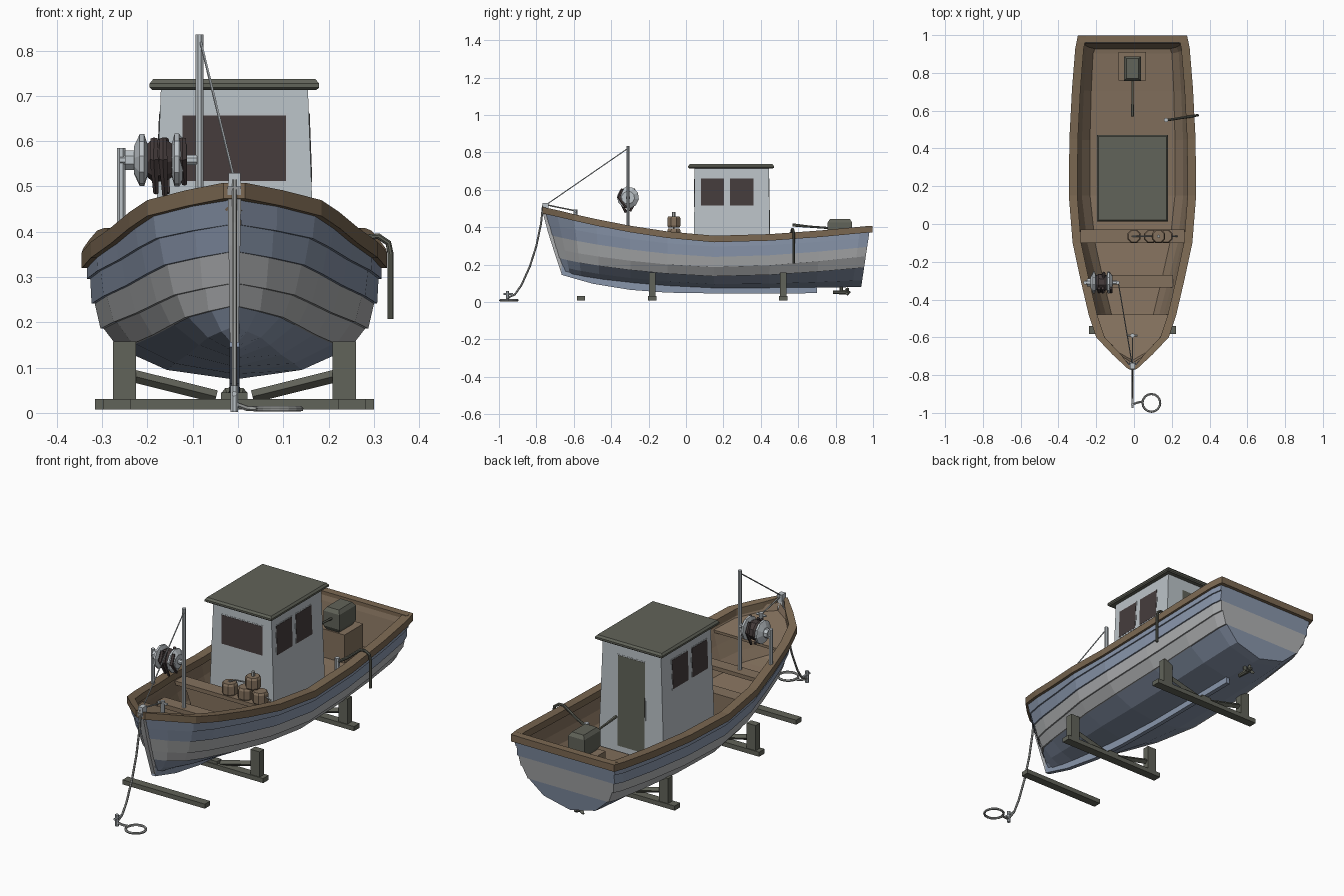
import bpy, bmesh, math
from mathutils import Vector

cube = bpy.data.objects.get("Cube")
if cube:
    bpy.data.objects.remove(cube, do_unlink=True)

CX = -0.008  # centreline of the boat


def material(name, *rgb):
    m = bpy.data.materials.new(name)
    m.use_nodes = True
    m.diffuse_color = (*rgb, 1)
    m.node_tree.nodes["Principled BSDF"].inputs["Base Color"].default_value = (*rgb, 1)
    return m


BLUE = material("blue_paint", .25, .305, .41)
PALE = material("pale_grey_paint", .43, .44, .45)
CABIN = material("cabin_white", .50, .55, .58)
WOOD = material("wood", .23, .165, .11)
TRIM = material("rail_wood", .20, .14, .085)
GREEN = material("grey_green", .12, .125, .10)
DARK = material("dark_brown", .06, .045, .045)
METAL = material("metal", .50, .54, .57)
ROPE = material("rope_grey", .35, .36, .35)


def loft(name, rings, mats, closed=True, caps=True, rule=None, flip=False):
    """Skin a list of equal rings; rule picks the material by segment number."""
    bm = bmesh.new()
    rows = [[bm.verts.new(p) for p in ring] for ring in rings]
    n = len(rows[0])
    for a, b in zip(rows, rows[1:]):
        for j in range(n if closed else n - 1):
            k = (j + 1) % n
            f = bm.faces.new((a[j], a[k], b[k], b[j]))
            f.material_index = rule(j) if rule else 0
    if caps:
        bm.faces.new(rows[0])
        bm.faces.new(rows[-1])
    bmesh.ops.recalc_face_normals(bm, faces=bm.faces)
    if flip:
        bmesh.ops.reverse_faces(bm, faces=bm.faces)
    me = bpy.data.meshes.new(name)
    bm.to_mesh(me)
    bm.free()
    for m in mats:
        me.materials.append(m)
    ob = bpy.data.objects.new(name, me)
    bpy.context.collection.objects.link(ob)
    return ob


def rect(x0, x1, y0, y1, z):
    return [(x0, y0, z), (x1, y0, z), (x1, y1, z), (x0, y1, z)]


def box(name, x0, x1, y0, y1, z0, z1, mat):
    return loft(name, [rect(x0, x1, y0, y1, z) for z in (z0, z1)], [mat])


def tube(name, pts, r, mat, n=8):
    """Round bar along a path; r is one radius or one per point."""
    pts = [Vector(p) for p in pts]
    radii = r if isinstance(r, list) else [r] * len(pts)
    rings, old, side = [], None, None
    for i, p in enumerate(pts):
        t = (pts[min(i + 1, len(pts) - 1)] - pts[max(i - 1, 0)]).normalized()
        side = old.rotation_difference(t) @ side if old else t.orthogonal().normalized()
        old, up = t, t.cross(side)
        angles = [2 * math.pi * (j + .5) / n for j in range(n)]
        rings.append([p + radii[i] * (side * math.cos(a) + up * math.sin(a)) for a in angles])
    return loft(name, rings, [mat])


# Hull shape: strake edges from sheer to keel at bow, middle and stern
STATIONS = [(-.755, .012), (-.69, .095), (-.6, .18), (-.48, .22), (-.3, .262), (-.1, .305),
            (.15, .325), (.45, .322), (.72, .308), (.93, .291), (.983, .277)]
HEIGHTS = [(.49, .335, .39), (.415, .295, .345), (.355, .24, .295), (.285, .185, .245),
           (.235, .137, .185), (.19, .094, .116), (.155, .073, .08)]
WIDTHS = [(1, 1, 1), (.90, .98, .98), (.78, .95, .96), (.64, .89, .91),
          (.50, .755, .79), (.28, .46, .52), (0, 0, 0)]


def hull_point(station, level, out=0.0, up=0.0, side=-1):
    y, w = station
    bow = max(0, (.2 - y) / .955) ** 1.6
    stern = max(0, (y - .2) / .785) ** 1.5

    def mix(row):
        return row[1] + (row[0] - row[1]) * bow + (row[2] - row[1]) * stern
    z = mix(HEIGHTS[level])
    rake = .3 * bow ** 3 - .15 * stern
    half = max(w * mix(WIDTHS[level]) + out, .002 if level < 6 else 0)
    return Vector((CX + side * half, y + rake * (mix(HEIGHTS[0]) - z), z + up))


def hull_half(st, side):
    lap = min(.007, st[1] * .3)
    pts = [hull_point(st, 0, side=side)]
    for k in range(1, 5):
        pts += [hull_point(st, k, lap, side=side), hull_point(st, k, side=side)]
    return pts + [hull_point(st, 5, side=side)]


def band(j):
    return 1 if 4 <= min(j, 19 - j) <= 7 else 0


# Lapped hull planking and banded transom
rings = [hull_half(s, -1) + [hull_point(s, 6)] + hull_half(s, 1)[::-1] for s in STATIONS]
loft("hull_planking", rings, [BLUE, PALE], closed=False, caps=False, rule=band)
left, right = rings[-1][:11], rings[-1][:9:-1]
loft("transom", [left, [p + Vector((1e-5, 0, 0)) for p in right]], [BLUE, PALE],
     closed=False, caps=False, rule=band)

# Inner lining with floor
lining = []
for s in STATIONS:
    half = [[hull_point(s, k, -.02, .02 if k else 0, sd) for k in range(5)] for sd in (-1, 1)]
    lining.append(half[0] + half[1][::-1])
lining[-1] = [p - Vector((0, .025, 0)) for p in lining[-1]]
lining[0] = [p + Vector((0, .02, 0)) for p in lining[0]]
loft("inner_lining", lining, [WOOD], closed=False, caps=False, flip=True)
loft("inner_transom", [lining[-1][:5], lining[-1][:4:-1]], [WOOD], closed=False, caps=False)

# Gunwale rails, stern rail, foredeck
for name, sd in (("right_rail", -1), ("left_rail", 1)):
    rows = []
    for s in STATIONS:
        shift = Vector((0, {STATIONS[0]: -.012, STATIONS[-1]: .015}.get(s, 0), 0))
        rows.append([hull_point(s, 0, o, u, sd) + shift
                     for o, u in ((.012, -.017), (.012, .018), (-.033, .018), (-.033, -.017))])
    loft(name, rows, [TRIM])
box("stern_rail", CX - .28, CX + .28, .96, .998, .373, .407, TRIM)
deck = []
for s in STATIONS[:4]:
    deck.append([hull_point(s, 0, o, u, sd) for o, u, sd in
                 ((-.03, -.04, -1), (-.022, -.027, -1), (-.022, -.027, 1), (-.03, -.04, 1))])
loft("foredeck", deck, [WOOD])

# Stem and keel
stem = [(-.772, .5, .015), (-.737, .37, .013), (-.702, .26, .011), (-.667, .155, .01)]
loft("stem", [[(CX - w, y, z), (CX + w, y, z), (CX + w, y + .03, z), (CX - w, y + .03, z)]
              for y, z, w in stem], [PALE])
keel = [(-.685, .205), (-.665, .145), (-.5, .098), (-.3, .065), (-.1, .05), (.2, .045), (.7, .047)]
loft("keel", [[(CX + x, y + (.03 if z > .2 else 0), z + h) for x, h in
               ((-.011, 0), (.011, 0), (.011, .045), (-.011, .045))] for y, z in keel], [BLUE])

# Thwarts, the middle one over a bulkhead
box("middle_thwart", CX - .275, CX + .275, -.10, -.03, .315, .335, WOOD)
loft("bulkhead", [rect(CX - w, CX + w, -.05, -.035, z) for w, z in ((.2, .155), (.262, .316))], [WOOD])
box("forward_thwart", CX - .215, CX + .215, -.335, -.27, .315, .335, WOOD)


# Wheelhouse with slightly leaning walls
def half_x(z):
    return .183 - .038 * (z - .17)


def half_y(z):
    return .204 - .01 * (z - .17)


MY = .245
loft("wheelhouse", [rect(CX - half_x(z), CX + half_x(z), MY - half_y(z), MY + half_y(z), z)
                    for z in (.17, .718)], [CABIN])
loft("wheelhouse_roof", [rect(CX - .187 + d, CX + .187 - d, .012 + d, .47 - d, z) for d, z in
                         ((.006, .713), (0, .718), (0, .727), (.008, .737))], [GREEN])


def panel(name, axis, sgn, u0, u1, z0, z1, depth, mat):
    rows = []
    for d in (-.004, depth):
        row = []
        for u, z in ((u0, z0), (u1, z0), (u1, z1), (u0, z1)):
            if axis == "x":
                row.append((CX + sgn * (half_x(z) + d), u, z))
            else:
                row.append((u, MY + sgn * (half_y(z) + d), z))
        rows.append(row)
    loft(name, rows, [mat])


def window(name, axis, sgn, u0, u1, z0, z1, mat=DARK):
    e = .005
    panel(name + "_frame", axis, sgn, u0 - e, u1 + e, z0 - e, z1 + e, .001, METAL)
    panel(name, axis, sgn, u0, u1, z0, z1, .002, mat)


window("front_window", "y", -1, -.122, .106, .512, .657)
window("rear_door", "y", 1, CX - .075, CX + .075, .20, .655, GREEN)
for name, sgn in (("left", 1), ("right", -1)):
    window(name + "_front_window", "x", sgn, .08, .203, .515, .66)
    window(name + "_rear_window", "x", sgn, .235, .36, .515, .66)

# Mast, stay and bow fittings
tube("mast", [(-.085, -.31, .33), (-.085, -.31, .835)], .01, METAL)
tube("mast_stay", [(-.083, -.31, .822), (CX, -.755, .515)], .003, METAL, 5)
box("bow_fitting", CX - .013, CX + .013, -.768, -.735, .495, .53, METAL)
tube("bow_bollard", [(CX, -.59, .42), (CX, -.59, .495)], .011, METAL)
tube("bollard_bar", [(CX - .026, -.59, .483), (CX + .026, -.59, .483)], .006, METAL, 6)
tube("bow_line", [(CX, -.75, .52), (CX, -.59, .487)], .004, ROPE, 5)

# Anchor rope, shackle and coil on the ground
rope = [(-.765, .515), (-.775, .42), (-.80, .30), (-.835, .19), (-.88, .09), (-.915, .04), (-.955, .022)]
tube("anchor_rope", [(CX, y, z) for y, z in rope], .0055, ROPE, 6)
tube("anchor_post", [(CX, -.955, .002), (CX, -.955, .06)], .009, METAL)
tube("anchor_bar", [(CX, -.975, .042), (CX, -.925, .042)], .006, METAL, 6)
tube("rope_tail", [(CX, -.955, .02), (.02, -.945, .01), (.045, -.94, .009)], .006, ROPE, 6)
tube("rope_coil", [(.092 + .047 * math.cos(a * math.pi / 8), -.947 + .047 * math.sin(a * math.pi / 8), .009)
                   for a in range(17)], .006, ROPE, 6)

# Net winch
WY, WZ = -.31, .558
tube("winch_post", [(-.258, WY, .39), (-.258, WY, .585)], .01, METAL)
tube("winch_shaft", [(-.26, WY, WZ), (-.09, WY, WZ)], .012, METAL)
tube("winch_hub", [(-.25, WY, WZ), (-.222, WY, WZ)], .023, METAL)
tube("outer_flange", [(x, WY, WZ) for x in (-.23, -.217, -.207, -.198)], [.03, .058, .058, .03], METAL, 10)
tube("inner_flange", [(x, WY, WZ) for x in (-.148, -.14, -.13, -.113)], [.03, .059, .059, .035], METAL, 10)
tube("net_bundle", [(x, WY, WZ) for x in (-.2, -.188, -.16, -.146)], [.038, .048, .047, .038], DARK, 9)
for i, (x, s, z) in enumerate([(-.185, -1, .485), (-.165, -1, .478), (-.16, 1, .485), (-.122, -1, .505)]):
    tube(f"net_strand_{i + 1}", [(x, WY + s * .03, .605), (x, WY + s * .049, .56),
                                 (x + .004, WY + s * .012, z)], [.008, .01, .006], DARK, 5)

# Wooden floats stacked on the thwart
for i, (x, z) in enumerate([(0, .333), (.088, .333), (.17, .333), (.13, .398)]):
    tube(f"float_{i + 1}", [(x, -.065, z + h) for h in (0, .01, .05, .06)], [.032, .038, .038, .032], WOOD)
tube("float_peg", [(.13, -.065, .455), (.13, -.065, .48)], .009, ROPE, 6)
tube("float_line", [(-.03, -.065, .38), (.03, -.065, .41), (.09, -.065, .415), (.23, -.065, .36)], .004, ROPE, 5)

# Engine box, motor, tiller and propeller
box("engine_box", -.083, .063, .76, .91, .15, .33, WOOD)
loft("motor", [rect(CX - .045 + d, CX + .045 - d, .757 + d, .888 - d, z) for d, z in
               ((.012, .328), (0, .35), (0, .425), (.012, .443))], [GREEN])
tube("tiller", [(CX, .77, .395), (CX, .66, .403), (CX, .57, .412)], [.006, .006, .009], GREEN, 6)
tube("propeller_strut", [(CX, .83, .05), (CX, .83, .13)], .011, GREEN)
tube("propeller_hub", [(CX, .785, .052), (CX, .85, .052), (CX, .88, .052)], [.01, .013, .005], GREEN)
for i in range(3):
    a = math.pi / 2 + i * math.tau / 3
    dx, dz = .03 * math.cos(a), .024 * math.sin(a)
    tube(f"propeller_blade_{i + 1}", [(CX, .862, .052), (CX + dx * .6, .862, .052 + dz * .6),
                                      (CX + dx, .866, .052 + dz)], [.005, .011, .005], GREEN, 4)

# Bilge pump with hose over the side
tube("bilge_pump", [(.17, .55, .16), (.17, .55, .325)], .012, METAL)
tube("pump_hose", [(.165, .548, .3), (.22, .557, .335), (.285, .567, .388), (.31, .571, .39),
                   (.332, .575, .375), (.337, .575, .35), (.337, .575, .207)], .007, GREEN)

# Timber cradles and a loose beam
for name, y, reach in (("front", -.18, .29), ("rear", .52, .308)):
    box(name + "_cradle_beam", CX - reach, CX + reach, y - .022, y + .022, .008, .031, GREEN)
    box(name + "_cradle_block", CX - .029, CX + .029, y - .018, y + .018, .031, .045, GREEN)
    for side, s in (("left", 1), ("right", -1)):
        xs = sorted((CX + s * .217, CX + s * .268))
        box(f"{name}_{side}_cradle_post", *xs, y - .018, y + .018, .031, .158, GREEN)
        tube(f"{name}_{side}_cradle_brace", [(CX + s * .225, y, .082), (CX + s * .04, y, .036)], .014, GREEN, 4)
box("loose_beam", CX - .23, CX + .23, -.582, -.54, .008, .031, GREEN)
